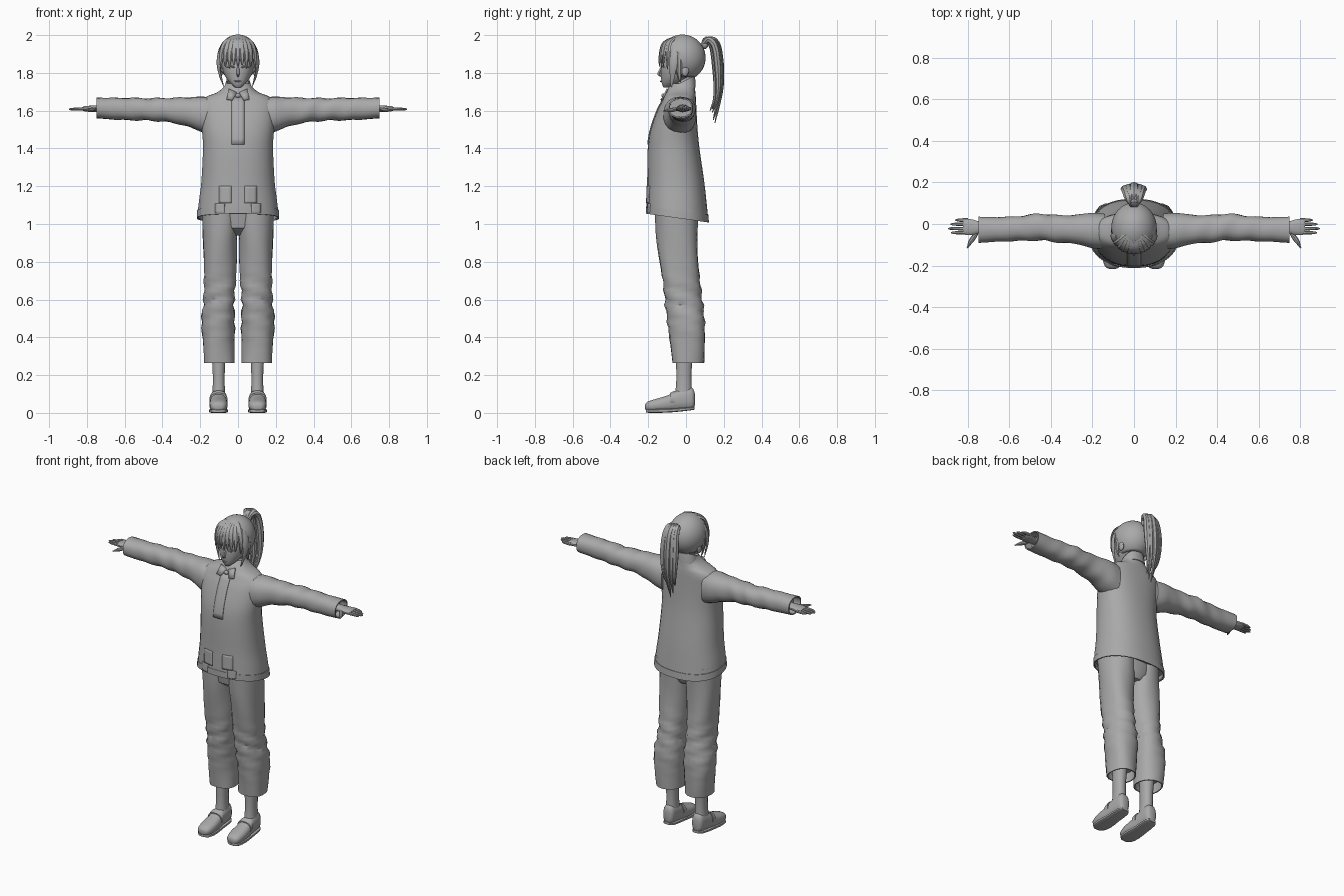
import bpy, bmesh, math
from mathutils import Vector

if "Cube" in bpy.data.objects:
    bpy.data.objects.remove(bpy.data.objects["Cube"])

mat = bpy.data.materials.new("plain_grey")
mat.diffuse_color = (0.4, 0.4, 0.4, 1)
mat.use_nodes = True
mat.node_tree.nodes["Principled BSDF"].inputs["Base Color"].default_value = mat.diffuse_color


def finish(name, bm, mirror=False, solid=0):
    bmesh.ops.recalc_face_normals(bm, faces=bm.faces)
    me = bpy.data.meshes.new(name)
    bm.to_mesh(me)
    bm.free()
    me.materials.append(mat)
    ob = bpy.data.objects.new(name, me)
    bpy.context.collection.objects.link(ob)
    if solid:
        s = ob.modifiers.new("thickness", 'SOLIDIFY')
        s.thickness, s.offset = solid, 0
    if mirror:
        ob.modifiers.new("mirror", 'MIRROR').use_mirror_merge = False
    return ob


def densify(rows, k):
    """Smoothly interpolate rows of numbers, k steps per span."""
    out = []
    for i in range(len(rows) - 1):
        a, b, c, d = (rows[max(0, min(len(rows) - 1, i + o))] for o in (-1, 0, 1, 2))
        for s in range(k):
            t = s / k
            out.append([0.5 * (2 * q + (r - p) * t + (2 * p - 5 * q + 4 * r - u) * t * t
                               + (3 * q - p - 3 * r + u) * t ** 3)
                        for p, q, r, u in zip(a, b, c, d)])
    return out + [list(rows[-1])]


def bridge(bm, rings):
    n = len(rings[0])
    for r, s in zip(rings, rings[1:]):
        for j in range(n):
            bm.faces.new((r[j], r[(j + 1) % n], s[(j + 1) % n], s[j]))
    bm.faces.new(rings[0])
    bm.faces.new(rings[-1])


def loft(name, rows, axis='z', n=16, k=1, p=2.3, lip=0, warp=None, mirror=False):
    """Rows are (position on axis, low/high of first side, low/high of second).
    A lip folds the first row back inside to make an open cuff."""
    rows = densify(rows, k) if k > 1 else [list(r) for r in rows]
    if lip:
        t, a0, a1, b0, b1 = rows[0]
        w = 0.007
        inner = [a0 + w, a1 - w, b0 + w, b1 - w]
        rows = [[t + lip] + inner, [t] + inner] + rows
    bm = bmesh.new()
    rings = []
    for t, a0, a1, b0, b1 in rows:
        ring = []
        for j in range(n):
            g = 2 * math.pi * (j + 0.5) / n
            c, s = math.cos(g), math.sin(g)
            a = (a0 + a1) / 2 + (a1 - a0) / 2 * math.copysign(abs(c) ** (2 / p), c)
            b = (b0 + b1) / 2 + (b1 - b0) / 2 * math.copysign(abs(s) ** (2 / p), s)
            co = Vector({'z': (a, b, t), 'x': (t, a, b), 'y': (a, t, b)}[axis])
            ring.append(bm.verts.new(warp(co, g) if warp else co))
        rings.append(ring)
    bridge(bm, rings)
    return finish(name, bm, mirror)


def strand(name, pts, width, thick, side=(1, 0, 0), n=6, k=4, mirror=False, tip=0.1):
    """Flattened lock that follows a path and narrows at its ends."""
    path = [Vector(q) for q in densify(pts, k)]
    bm = bmesh.new()
    rings = []
    for i, c in enumerate(path):
        tan = (path[min(i + 1, len(path) - 1)] - path[max(i - 1, 0)]).normalized()
        sd = Vector(side)
        sd = (sd - tan * sd.dot(tan)).normalized()
        nm = tan.cross(sd)
        f = i / (len(path) - 1)
        r = max(tip, min(1, 0.55 + 2 * f) * min(1, (1 - f) * 2.2) ** 0.7)
        rings.append([bm.verts.new(c + sd * width * r * math.cos(2 * math.pi * j / n)
                                   + nm * thick * r * math.sin(2 * math.pi * j / n)) for j in range(n)])
    bridge(bm, rings)
    return finish(name, bm, mirror)


def ball(name, loc, scale, mirror=False, cut=None, solid=0, seg=20):
    bm = bmesh.new()
    bmesh.ops.create_uvsphere(bm, u_segments=seg, v_segments=seg * 2 // 3, radius=1)
    for v in bm.verts:
        v.co = Vector(v.co[i] * scale[i] + loc[i] for i in range(3))
    if cut:
        bmesh.ops.delete(bm, geom=[f for f in bm.faces if cut(f.calc_center_median())], context='FACES')
    return finish(name, bm, mirror, solid)


# Jacket body, longer at the back
def hem(co, g):
    co.z -= co.y * 0.14 * max(0, min(1, (1.25 - co.z) / 0.2))
    return co


jacket = [(1.03, -.217, .217, -.21, .12), (1.12, -.207, .207, -.208, .11), (1.22, -.195, .195, -.206, .098),
          (1.4, -.186, .186, -.203, .072), (1.5, -.192, .192, -.188, .062), (1.6, -.2, .2, -.153, .056),
          (1.645, -.195, .195, -.13, .054), (1.675, -.165, .165, -.116, .052), (1.695, -.115, .115, -.107, .05),
          (1.72, -.08, .08, -.095, .048), (1.745, -.064, .064, -.07, .046)]
loft("jacket_body", jacket, n=32, k=3, lip=.06, warp=hem)
loft("jacket_hem_band", [(1.025, -.219, .219, -.212, .122), (1.065, -.217, .217, -.212, .119)],
     n=32, lip=.03, warp=hem)
dense = densify(jacket, 3)


def jacket_patch(name, x0, x1, z0, z1, mirror=False):
    """Thin plate lying on the jacket front."""
    bm = bmesh.new()
    grid = []
    for i in range(9):
        z = z0 + (z1 - z0) * i / 8
        lo, hi = next((a, b) for a, b in zip(dense, dense[1:]) if a[0] <= z <= b[0])
        f = (z - lo[0]) / (hi[0] - lo[0])
        rx, y0, y1 = (lo[q] + (hi[q] - lo[q]) * f for q in (2, 3, 4))
        row = []
        for j in range(5):
            x = x0 + (x1 - x0) * j / 4
            y = (y0 + y1) / 2 - (y1 - y0) / 2 * (1 - (abs(x) / rx) ** 2.3) ** (1 / 2.3)
            row.append(bm.verts.new((x, y - .001, z)))
        grid.append(row)
    for r, s in zip(grid, grid[1:]):
        for j in range(4):
            bm.faces.new((r[j], r[j + 1], s[j + 1], s[j]))
    finish(name, bm, mirror, .006)


jacket_patch("front_placket", -.033, .033, 1.42, 1.67)
jacket_patch("pocket_top", .035, .10, 1.11, 1.2, True)
jacket_patch("pocket_bottom", .07, .12, 1.06, 1.108, True)


# Collar, neck and collar points
def tilt(co, g):
    co.z += (co.y - .045) * .5
    return co


loft("collar", [(1.785, -.062, .062, -.075, .046), (1.76, -.069, .069, -.086, .05),
                (1.72, -.08, .08, -.1, .052)], n=20, lip=-.03, warp=tilt)
loft("neck", [(1.66, -.05, .05, -.07, .04), (1.74, -.043, .043, -.055, .038), (1.82, -.045, .045, -.06, .045)])
bm = bmesh.new()
bm.faces.new([bm.verts.new(q) for q in ((.006, -.104, 1.695), (.05, -.098, 1.715), (.06, -.128, 1.66),
                                        (.03, -.133, 1.655))])
finish("collar_point", bm, True, .008)
ball("collar_knot", (0, -.118, 1.68), (.014, .012, .012), seg=10)


# Sleeves with soft folds
def sleeve_fold(co, g):
    w = .004 * math.sin(co.x * 55 + 2 * g) * max(0, 1 - abs(co.x - .45) / .28)
    return co + Vector((0, math.cos(g), math.sin(g))) * w


loft("sleeve", [(.75, -.092, .036, 1.56, 1.669), (.66, -.086, .034, 1.553, 1.668), (.56, -.082, .038, 1.549, 1.668),
                (.45, -.08, .05, 1.546, 1.666), (.36, -.09, .042, 1.537, 1.668), (.27, -.098, .046, 1.517, 1.671),
                (.2, -.118, .055, 1.49, 1.674), (.14, -.12, .05, 1.47, 1.672)],
     axis='x', n=18, k=4, lip=-.05, warp=sleeve_fold, mirror=True)

# Hands
loft("palm", [(.66, -.047, .012, 1.59, 1.635), (.74, -.045, .012, 1.593, 1.629), (.775, -.054, .022, 1.594, 1.627),
              (.81, -.054, .026, 1.596, 1.624), (.823, -.048, .02, 1.601, 1.62)],
     axis='x', n=14, k=2, mirror=True)
for i, (y, end) in enumerate(((.019, .862), (-.001, .884), (-.022, .896), (-.042, .882))):
    loft("finger_%d" % (i + 1), [(.8, y - .01, y + .01, 1.6, 1.62), (.84, y - .009, y + .009, 1.6, 1.618),
                                 (end - .012, y - .007, y + .007, 1.601, 1.615),
                                 (end, y - .003, y + .003, 1.605, 1.611)], axis='x', n=8, mirror=True)
strand("thumb", [(.755, -.04, 1.61), (.775, -.068, 1.605), (.79, -.09, 1.602), (.803, -.116, 1.6)],
       .012, .011, n=8, mirror=True, tip=.3)


# Trousers with knee folds
def leg_fold(co, g):
    k = max(0, 1 - abs(co.z - .57) / .22)
    w = .008 * k * math.sin(co.z * 75 + 2 * g) + .003 * math.sin(3 * g + co.z * 14)
    return co + Vector((math.cos(g), math.sin(g), 0)) * w


loft("trouser_leg", [(.265, .02, .181, -.074, .094), (.36, .02, .187, -.082, .1), (.48, .016, .193, -.096, .102),
                     (.6, .018, .18, -.114, .085), (.7, .012, .181, -.126, .072), (.82, .007, .184, -.142, .064),
                     (.95, .003, .186, -.158, .063), (1.08, .0, .188, -.168, .065)],
     n=18, k=4, lip=.06, warp=leg_fold, mirror=True)
loft("trouser_seat", [(.94, -.04, .04, -.09, .035), (.98, -.13, .13, -.145, .058), (1.1, -.17, .17, -.165, .063)], n=20)

# Ankles and shoes
loft("ankle", [(.09, .066, .138, -.06, .034), (.16, .07, .134, -.053, .03), (.24, .068, .136, -.053, .032),
               (.36, .06, .144, -.055, .045)], n=12, k=2, mirror=True)
loft("shoe", [(-.216, .088, .12, .02, .043), (-.203, .065, .142, .01, .06), (-.15, .054, .152, .006, .077),
              (-.09, .057, .149, .007, .096), (-.045, .062, .144, .01, .123), (.015, .064, .14, .014, .137),
              (.038, .07, .134, .02, .128), (.047, .085, .119, .04, .1)],
     axis='y', n=16, k=2, p=2.5, mirror=True)
loft("shoe_sole", [(-.212, .085, .123, .002, .02), (-.195, .062, .145, 0, .02), (-.14, .053, .153, 0, .021),
                   (-.06, .06, .147, .004, .024), (.02, .062, .142, .013, .03), (.046, .08, .124, .017, .032)],
     axis='y', n=12, k=2, p=5, mirror=True)
loft("shoe_strap", [(-.085, .054, .152, .03, .105), (-.06, .057, .15, .03, .119)], axis='y', n=16, mirror=True)

# Head and face
loft("head", [(1.722, -.014, .014, -.118, -.085), (1.74, -.036, .036, -.127, -.05), (1.77, -.061, .061, -.132, .01),
              (1.81, -.08, .08, -.134, .06), (1.86, -.088, .088, -.13, .075), (1.92, -.084, .084, -.115, .07),
              (1.96, -.05, .05, -.08, .04)], n=24, k=3)
strand("nose", [(0, -.126, 1.83), (0, -.136, 1.81), (0, -.143, 1.791), (0, -.13, 1.782)], .009, .01, tip=.5)
strand("eyelid", [(.018, -.131, 1.828), (.04, -.127, 1.836), (.065, -.108, 1.826)],
       .005, .005, side=(0, 0, 1), mirror=True)
strand("mouth", [(-.02, -.13, 1.757), (0, -.134, 1.755), (.02, -.13, 1.757)], .004, .004, side=(0, 0, 1))
ball("ear", (.09, -.005, 1.812), (.011, .02, .031), mirror=True, seg=12)

# Hair cap with the face left open
ball("hair_cap", (0, -.02, 1.88), (.107, .121, .12), solid=.006, seg=32,
     cut=lambda c: c.z < 1.785 or (c.y < -.05 and c.z < 1.9))
for i in range(9):
    x = -.088 + i * .022
    d = math.sqrt(1 - (x / .115) ** 2)
    end = 1.83 + (.012 if i % 2 else 0) - abs(x) * .15
    strand("fringe_%d" % (i + 1), [(x * .25, -.045, 1.992), (x * .75, -.03 - .085 * d, 1.962),
                                   (x, -.02 - .118 * d, 1.9), (x * 1.02, -.02 - .122 * d, end)],
           .019, .008, side=(d, x * 6, 0))
strand("side_lock", [(.085, -.06, 1.945), (.102, -.065, 1.88), (.099, -.07, 1.81), (.075, -.078, 1.725)],
       .022, .008, side=(.3, 1, 0), mirror=True)
strand("ear_lock", [(.09, -.035, 1.92), (.104, -.035, 1.86), (.096, -.035, 1.79), (.086, -.03, 1.75)],
       .015, .007, side=(.1, 1, 0), mirror=True)

# Ponytail of overlapping strands
ball("hair_tie", (0, .1, 1.952), (.026, .018, .026), seg=14)
for i, (x, dy, end) in enumerate(((0, .008, 1.535), (-.022, 0, 1.56), (.022, 0, 1.55),
                                  (-.04, -.006, 1.61), (.038, -.006, 1.59), (0, -.018, 1.6))):
    strand("ponytail_strand_%d" % (i + 1),
           [(x * .2, .09, 1.95), (x * .5, .125 + dy, 1.976), (x * .8, .157 + dy, 1.945), (x, .172 + dy, 1.86),
            (x, .178 + dy, 1.75), (x * .8, .17 + dy, 1.66), (x * .5, .145 + dy, end)], .024, .019, n=8)

# Smooth shading that keeps creases
for ob in bpy.context.scene.objects:
    ob.select_set(True)
    bpy.context.view_layer.objects.active = ob
bpy.ops.object.shade_smooth_by_angle(angle=math.radians(35))
